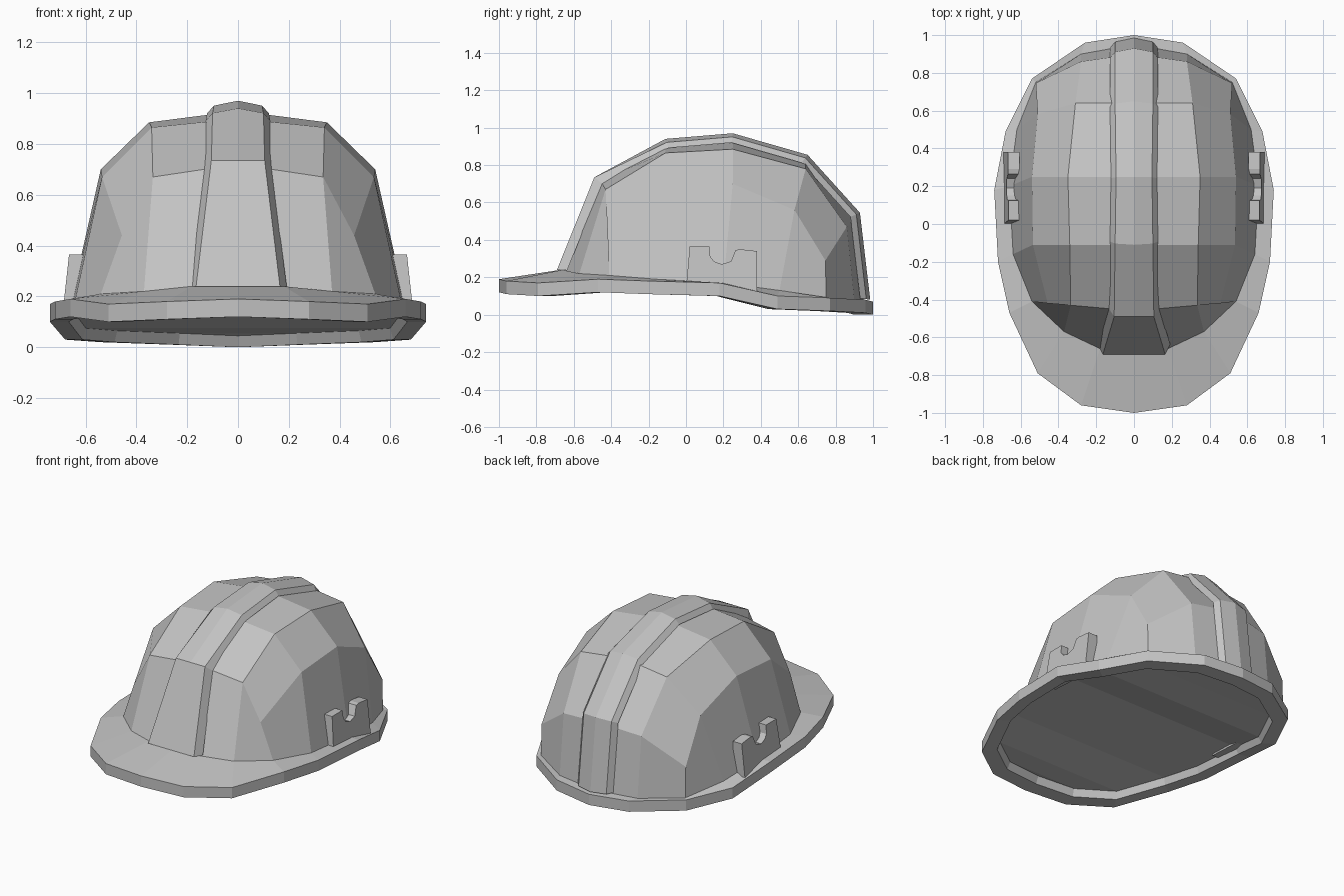
import bpy
import bmesh
from mathutils import Vector

cube = bpy.data.objects.get("Cube")
if cube:
    bpy.data.objects.remove(cube, do_unlink=True)

# One plain grey plastic for the whole helmet
plastic = bpy.data.materials.new("grey plastic")
plastic.use_nodes = True
grey = (0.55, 0.55, 0.55, 1)
plastic.diffuse_color = grey
plastic.node_tree.nodes["Principled BSDF"].inputs["Base Color"].default_value = grey


def add_points(bm, points):
    return [bm.verts.new(point) for point in points]


def bridge(bm, first, second):
    """Join two open chains of vertices with a strip of faces."""
    for i in range(len(first) - 1):
        corners = [first[i], first[i + 1], second[i + 1], second[i]]
        unique = list(dict.fromkeys(corners))
        if len(unique) > 2:
            bm.faces.new(unique)


def finish(bm, name):
    """Mirror the left half to the right, weld the seam and make the object."""
    everything = bm.verts[:] + bm.edges[:] + bm.faces[:]
    bmesh.ops.mirror(bm, geom=everything, axis='X', merge_dist=0.0001)
    bmesh.ops.remove_doubles(bm, verts=bm.verts[:], dist=0.0001)
    bmesh.ops.recalc_face_normals(bm, faces=bm.faces[:])
    mesh = bpy.data.meshes.new(name)
    bm.to_mesh(mesh)
    bm.free()
    mesh.materials.append(plastic)
    helmet_part = bpy.data.objects.new(name, mesh)
    bpy.context.collection.objects.link(helmet_part)
    return helmet_part


# Half outlines, front to back: where the shell meets the brim, and the brim edge
shell_foot = [
    (0, -.67, .24), (.18, -.66, .24), (.37, -.57, .22), (.54, -.41, .21),
    (.64, -.16, .19), (.66, .2, .17), (.62, .5, .13), (.52, .75, .09),
    (.28, .9, .08), (0, .95, .08),
]
brim_edge = [
    (0, -1, .19), (.28, -.96, .18), (.51, -.79, .17), (.66, -.47, .19),
    (.72, -.2, .18), (.74, .18, .17), (.68, .49, .1), (.54, .77, .09),
    (.26, .96, .08), (0, 1, .07),
]

# Shell: a coarse cap of five rows, front to back, each from the middle outwards
cap_rows = [
    [(0, -.46, .72), (.335, -.43, .67), (.457, -.42, .44)],
    [(0, -.11, .9), (.34, -.11, .865), (.535, -.11, .67)],
    [(0, .25, .93), (.35, .25, .885), (.54, .25, .7)],
    [(0, .64, .82), (.31, .64, .78), (.51, .58, .56)],
    [(0, .9, .5), (.28, .86, .47), (.52, .745, .29)],
]
bm = bmesh.new()
rows = [add_points(bm, row) for row in cap_rows]
foot = add_points(bm, shell_foot)
for near, far in zip(rows, rows[1:]):
    bridge(bm, near, far)
front, back = rows[0], rows[-1]
bm.faces.new([front[0], front[1], foot[2], foot[1], foot[0]])
bridge(bm, front[1:], foot[2:4])
bridge(bm, [row[-1] for row in rows], foot[3:8])
bridge(bm, back[::-1], foot[7:])
finish(bm, "shell")

# Brim: sloping top, upright edge, flat underside lip and a shallow recess
thickness = Vector((0, 0, .07))
recess = Vector((0, 0, .045))


def inset(point, factor):
    return Vector((point.x * factor, point.y * factor, point.z))


bottom_edge = [Vector(point) - thickness for point in brim_edge]
lip = [inset(point, .9) for point in bottom_edge]
ceiling = [inset(point, .88) + recess for point in bottom_edge]
bm = bmesh.new()
loops = [add_points(bm, ring) for ring in (shell_foot, brim_edge, bottom_edge, lip, ceiling)]
for inner, outer in zip(loops, loops[1:]):
    bridge(bm, inner, outer)
rim = loops[-1]
middle = [rim[0]] + add_points(bm, [(0, p.y, p.z) for p in ceiling[1:-1]]) + [rim[-1]]
bridge(bm, rim, middle)
finish(bm, "brim")

# Crown ridge: (y, z, half width) along the middle, with sides sinking into the shell
ridge_path = [
    (-.69, .24, .165), (-.49, .735, .105), (-.11, .94, .1), (.25, .97, .095),
    (.65, .855, .1), (.93, .545, .1), (.985, .08, .1),
]
heart = Vector((0, .15, .2))


def toward_heart(x, y, z, factor):
    shrunk = heart + (Vector((0, y, z)) - heart) * factor
    return Vector((x, shrunk.y, shrunk.z))


bm = bmesh.new()
crest, shoulder, root = [], [], []
for i, (y, z, half) in enumerate(ridge_path):
    crown = 1 if i < 2 else .975
    crest.append(bm.verts.new((0, y, z)))
    shoulder.append(bm.verts.new(toward_heart(half, y, z, crown)))
    root.append(bm.verts.new(toward_heart(half + .027, y, z, .935)))
bridge(bm, crest, shoulder)
bridge(bm, shoulder, root)
finish(bm, "crown_ridge")

# Accessory brackets: notched side plates whose outer face leans inwards
bracket_outline = [
    (0, .14), (.02, .365), (.125, .365), (.13, .31), (.15, .285), (.19, .27),
    (.24, .285), (.265, .345), (.29, .35), (.38, .34), (.38, .12),
]
bm = bmesh.new()
outside = add_points(bm, [(.705 - z * .11, y, z) for y, z in bracket_outline])
inside = add_points(bm, [(.605, y, z) for y, z in bracket_outline])
bm.faces.new(outside)
bm.faces.new(inside[::-1])
bridge(bm, outside + outside[:1], inside + inside[:1])
finish(bm, "side_brackets")
